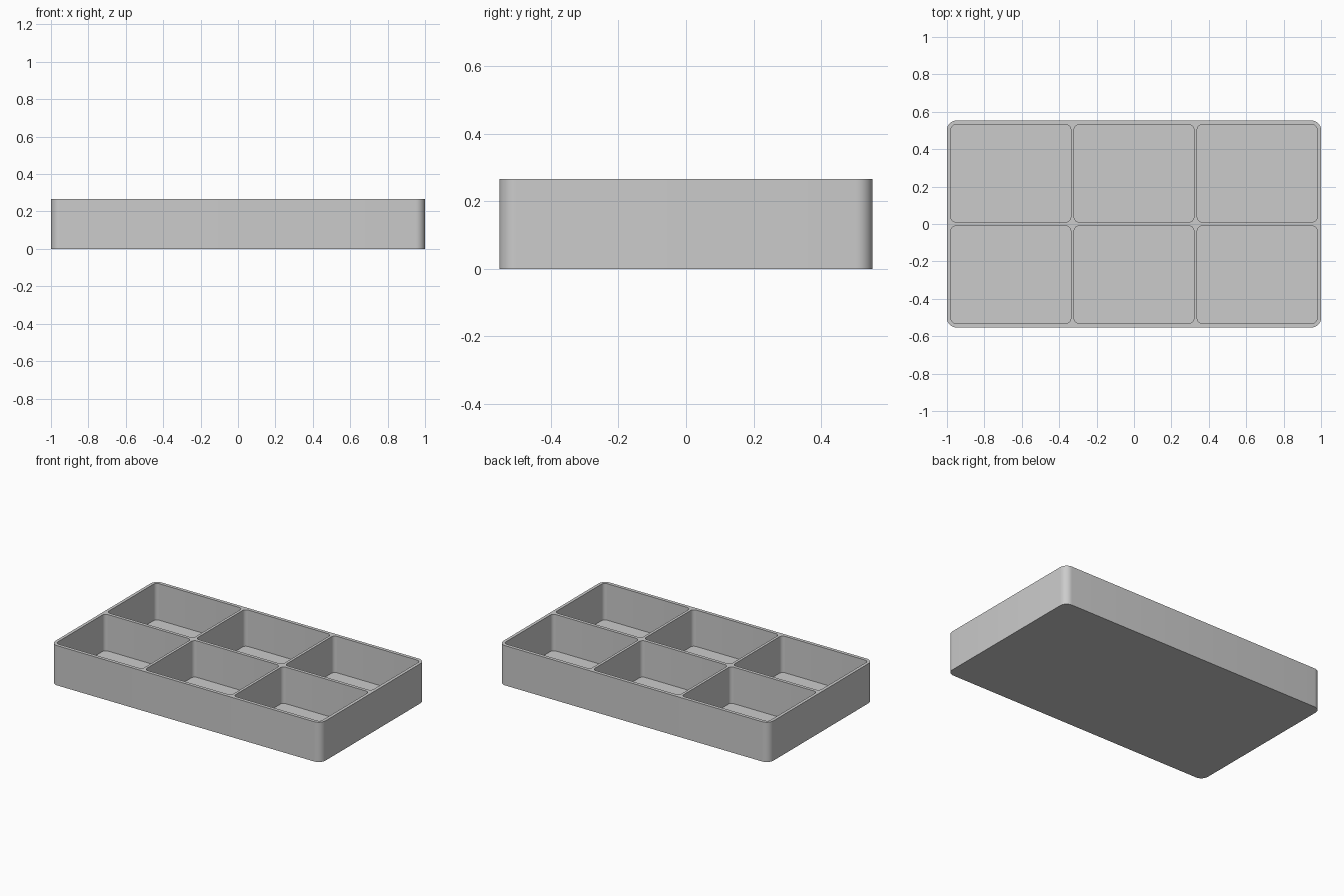
import bpy
import bmesh
import math

if "Cube" in bpy.data.objects:
    bpy.data.objects.remove(bpy.data.objects["Cube"])

HEIGHT, FLOOR = 0.266, 0.022
HALF_X, HALF_Y = 1.0, 0.553


def rounded_box(bm, x0, x1, y0, y1, z0, z1, radius, steps=8):
    """Add a box with rounded vertical corners to bm."""
    ring = []
    corners = [(x1 - radius, y1 - radius), (x0 + radius, y1 - radius),
               (x0 + radius, y0 + radius), (x1 - radius, y0 + radius)]
    for i, (cx, cy) in enumerate(corners):
        for s in range(steps + 1):
            a = (i + s / steps) * math.pi / 2
            ring.append((cx + radius * math.cos(a), cy + radius * math.sin(a)))
    low = [bm.verts.new((x, y, z0)) for x, y in ring]
    high = [bm.verts.new((x, y, z1)) for x, y in ring]
    bm.faces.new(low[::-1])
    bm.faces.new(high)
    n = len(ring)
    for i in range(n):
        j = (i + 1) % n
        bm.faces.new((low[i], low[j], high[j], high[i]))


def make_object(name, bm):
    mesh = bpy.data.meshes.new(name)
    bm.to_mesh(mesh)
    bm.free()
    obj = bpy.data.objects.new(name, mesh)
    bpy.context.collection.objects.link(obj)
    return obj


grey = bpy.data.materials.new("light grey")
grey.diffuse_color = (0.6, 0.6, 0.6, 1.0)
grey.use_nodes = True
grey.node_tree.nodes["Principled BSDF"].inputs["Base Color"].default_value = grey.diffuse_color

# Solid tray body
bm = bmesh.new()
rounded_box(bm, -HALF_X, HALF_X, -HALF_Y, HALF_Y, 0, HEIGHT, 0.05)
tray = make_object("compartment_tray", bm)
tray.data.materials.append(grey)

# Six compartments: three columns by two rows
bm = bmesh.new()
for x0, x1 in ((-0.979, -0.338), (-0.32, 0.32), (0.338, 0.979)):
    for y0, y1 in ((-0.53, -0.011), (0.011, 0.53)):
        rounded_box(bm, x0, x1, y0, y1, FLOOR, HEIGHT + 0.1, 0.025)
cutter = make_object("compartment_cutter", bm)
cutter.data.materials.append(grey)
cutter.hide_render = True

# Hollow out the compartments
cut = tray.modifiers.new("compartments", 'BOOLEAN')
cut.operation = 'DIFFERENCE'
cut.solver = 'EXACT'
cut.object = cutter
bpy.context.view_layer.objects.active = tray
tray.select_set(True)
bpy.ops.object.modifier_apply(modifier=cut.name)
bpy.data.objects.remove(cutter, do_unlink=True)

# Smooth rounded corners, crisp rims
bpy.ops.object.shade_smooth_by_angle(angle=math.radians(30))
